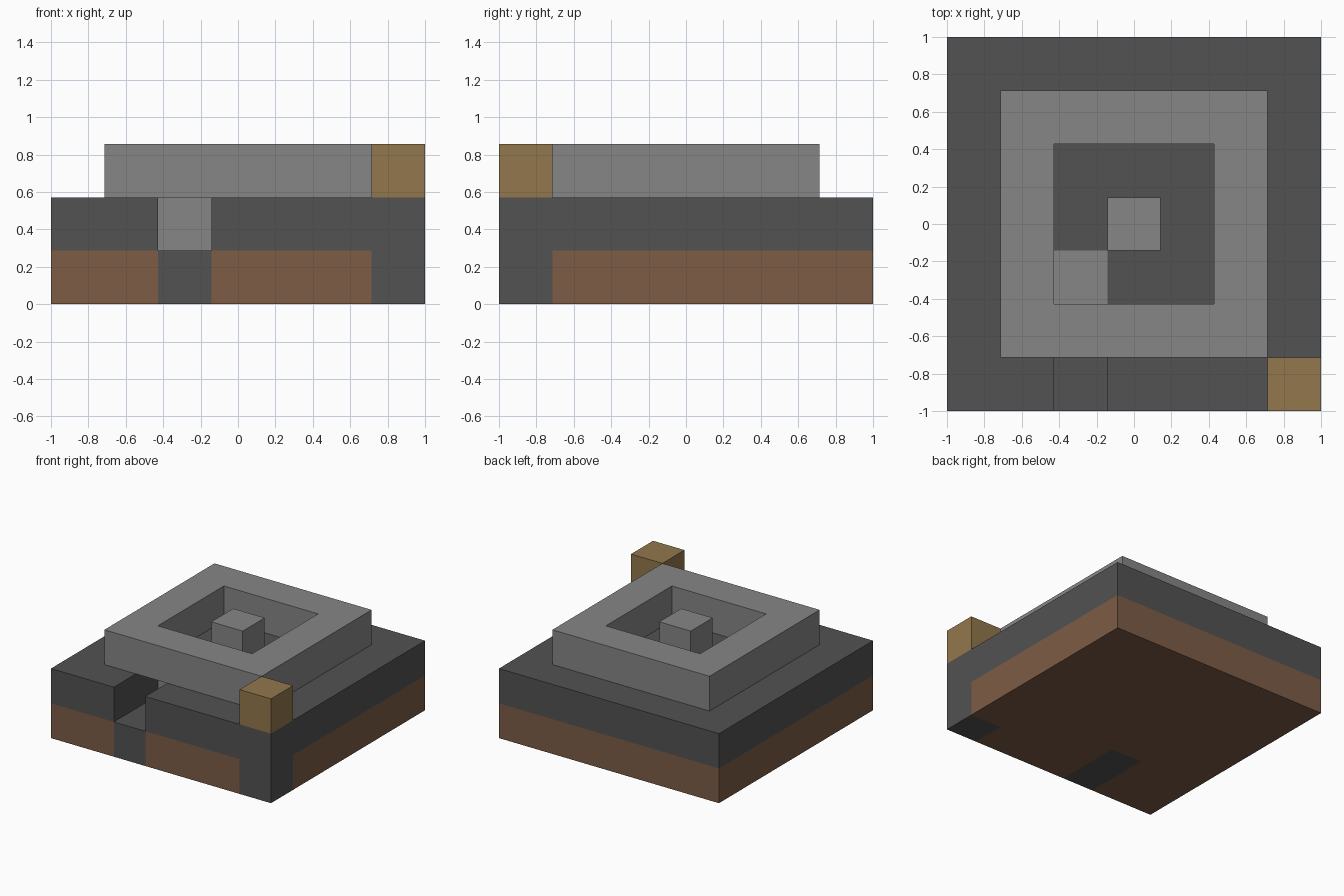
import bpy, bmesh, math
from mathutils import Vector

# Remove the default cube
cube = bpy.data.objects.get("Cube")
if cube:
    bpy.data.objects.remove(cube, do_unlink=True)

N, LEVELS = 7, 3
S = 2 / N  # edge of one block


def material(name, rgb):
    m = bpy.data.materials.new(name)
    m.use_nodes = True
    m.diffuse_color = (*rgb, 1)
    m.node_tree.nodes["Principled BSDF"].inputs["Base Color"].default_value = (*rgb, 1)
    return m


def region(x, y, z):
    """Set of block cells; each argument is an inclusive (first, last) pair."""
    return {(i, j, k) for i in range(x[0], x[1] + 1)
            for j in range(y[0], y[1] + 1) for k in range(z[0], z[1] + 1)}


# Block layout of each part
tunnel = region((2, 2), (0, 1), (1, 1))
tunnel_floor = region((2, 2), (0, 1), (0, 0))
corner_post = region((6, 6), (0, 0), (0, 0))
tunnel_end = region((2, 2), (2, 2), (1, 1))
full = ((0, N - 1), (0, N - 1))

parts = {
    "earth_base": ("brown earth", region(*full, (0, 0)) - tunnel_floor - corner_post),
    "stone_platform": ("dark stone", region(*full, (1, 1)) - tunnel - tunnel_end),
    "tunnel_floor": ("dark stone", tunnel_floor),
    "corner_post": ("dark stone", corner_post),
    "tunnel_end_block": ("light stone", tunnel_end),
    "upper_ring": ("light stone", region((1, 5), (1, 5), (2, 2)) - region((2, 4), (2, 4), (2, 2))),
    "centre_block": ("light stone", region((3, 3), (3, 3), (2, 2))),
    "corner_wood_block": ("tan wood", region((6, 6), (0, 0), (2, 2))),
}
materials = {name: material(name, rgb) for name, rgb in {
    "brown earth": (0.205, 0.107, 0.061),
    "dark stone": (0.084, 0.084, 0.084),
    "light stone": (0.24, 0.24, 0.24),
    "tan wood": (0.287, 0.184, 0.072)}.items()}
solid = set().union(*(cells for _, cells in parts.values()))


def build(name, mat, cells):
    """Skin a part with only its exposed block faces, merged into flat panels."""
    bm = bmesh.new()
    for cell in cells:
        centre = Vector(((cell[0] + 0.5) * S - 1, (cell[1] + 0.5) * S - 1, (cell[2] + 0.5) * S))
        for axis in range(3):
            for sign in (-1, 1):
                near = list(cell)
                near[axis] += sign
                if tuple(near) in solid:
                    continue
                n, u, v = Vector(), Vector(), Vector()
                n[axis], u[(axis + 1) % 3], v[(axis + 2) % 3] = sign * S / 2, S / 2, sign * S / 2
                bm.faces.new([bm.verts.new(centre + n + a * u + b * v)
                              for a, b in ((-1, -1), (1, -1), (1, 1), (-1, 1))])
    bmesh.ops.remove_doubles(bm, verts=bm.verts[:], dist=S / 100)
    bmesh.ops.dissolve_limit(bm, angle_limit=math.radians(1),
                             verts=bm.verts[:], edges=bm.edges[:])
    mesh = bpy.data.meshes.new(name)
    bm.to_mesh(mesh)
    bm.free()
    mesh.materials.append(materials[mat])
    bpy.context.collection.objects.link(bpy.data.objects.new(name, mesh))


for part, (mat, cells) in parts.items():
    build(part, mat, cells)
